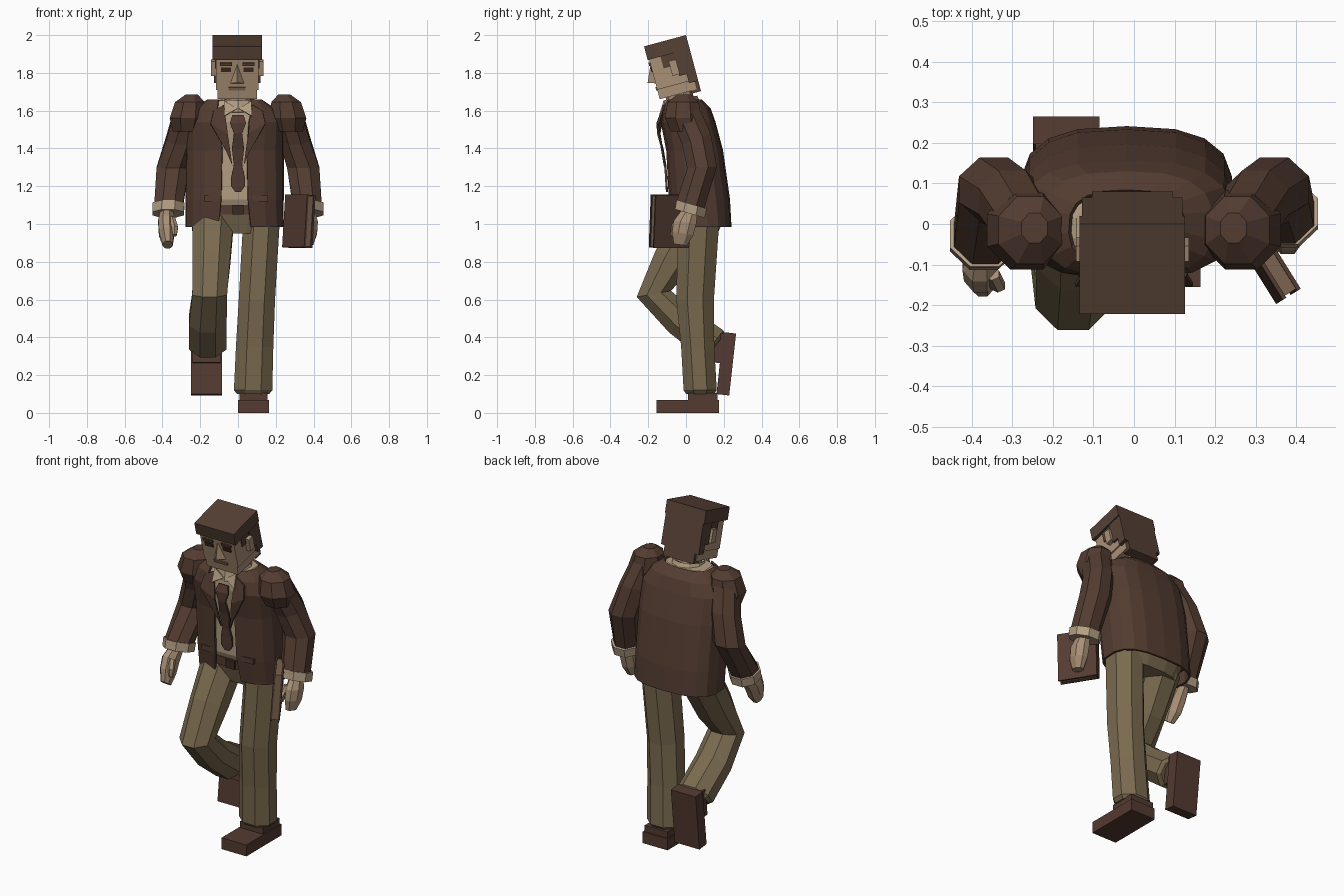
import bpy, bmesh, math
from mathutils import Matrix, Vector


def material(name, rgb):
    m = bpy.data.materials.new(name)
    m.diffuse_color = (*rgb, 1)
    return m


JACKET = material("jacket_brown", (0.088, 0.046, 0.031))
HAIR = material("hair_brown", (0.092, 0.052, 0.036))
LEATHER = material("leather_brown", (0.088, 0.043, 0.031))
TROUSER = material("trouser_khaki", (0.195, 0.145, 0.078))
SKIN = material("skin_tan", (0.40, 0.28, 0.18))
SHIRT = material("shirt_cream", (0.46, 0.35, 0.23))
DARK = material("dark_brown", (0.045, 0.022, 0.016))
LIP = material("lip_brown", (0.20, 0.125, 0.08))


def make(name, verts, faces, mat, M=Matrix()):
    me = bpy.data.meshes.new(name)
    me.from_pydata([M @ Vector(v) for v in verts], [], faces)
    bm = bmesh.new()
    bm.from_mesh(me)
    bmesh.ops.recalc_face_normals(bm, faces=bm.faces)
    bm.to_mesh(me)
    bm.free()
    me.materials.append(mat)
    ob = bpy.data.objects.new(name, me)
    bpy.context.collection.objects.link(ob)
    return ob


def box(name, x, y, z, mat, M=Matrix()):
    v = [(a, b, c) for a in x for b in y for c in z]
    f = [(0, 1, 3, 2), (4, 6, 7, 5), (0, 4, 5, 1), (2, 3, 7, 6), (0, 2, 6, 4), (1, 5, 7, 3)]
    return make(name, v, f, mat, M)


def solid(ob, t):
    m = ob.modifiers.new("thickness", "SOLIDIFY")
    m.thickness = t
    m.offset = 0
    return ob


def loft(name, rings, mat, n=8, e=2.0, caps=True):
    """Rings are (x, y, z, rx, ry, tilt about x in degrees)."""
    v = []
    for x, y, z, rx, ry, t in rings:
        R = Matrix.Rotation(math.radians(t), 3, 'X')
        for i in range(n):
            a = 2 * math.pi * (i + 0.5) / n
            c, s = math.cos(a), math.sin(a)
            p = Vector((math.copysign(abs(c) ** (2 / e), c) * rx,
                        math.copysign(abs(s) ** (2 / e), s) * ry, 0))
            v.append(Vector((x, y, z)) + R @ p)
    f = [(k * n + i, k * n + (i + 1) % n, (k + 1) * n + (i + 1) % n, (k + 1) * n + i)
         for k in range(len(rings) - 1) for i in range(n)]
    if caps:
        f += [tuple(range(n)), tuple(range(len(v) - n, len(v)))]
    return make(name, v, f, mat)


# Jacket: open-fronted shell; rows are z, centre y, rx, ry, half opening
ROWS = [(0.985, 0.085, 0.255, 0.150, 0.085), (1.13, 0.07, 0.255, 0.157, 0.07),
        (1.39, 0.045, 0.255, 0.145, 0.065), (1.54, 0.01, 0.255, 0.14, 0.075),
        (1.61, 0.00, 0.21, 0.125, 0.09), (1.655, -0.01, 0.14, 0.09, 0.085)]
N, E = 17, 2.7
verts = []
for z, cy, rx, ry, gap in ROWS:
    t0 = math.asin((gap / rx) ** (E / 2))
    for i in range(N):
        t = t0 + (2 * math.pi - 2 * t0) * i / (N - 1)
        s, c = math.sin(t), math.cos(t)
        verts.append((-0.018 + math.copysign(abs(s) ** (2 / E), s) * rx,
                      cy - math.copysign(abs(c) ** (2 / E), c) * ry, z))
faces = [(k * N + i, k * N + i + 1, (k + 1) * N + i + 1, (k + 1) * N + i)
         for k in range(len(ROWS) - 1) for i in range(N - 1)]
solid(make("jacket", verts, faces, JACKET), 0.012)

# Shirt, belt, trouser top, collar and neck
loft("shirt", [(-0.015, cy, max(z, 1.08), rx * 0.92, ry * 0.92, 0)
               for z, cy, rx, ry, g in ROWS], SHIRT, 16, E)
loft("belt", [(-0.018, 0.078, z, 0.236, 0.145, 0) for z in (1.05, 1.10)], LEATHER, 16, E)
box("belt_buckle", (-0.03, 0.03), (-0.077, -0.06), (1.05, 1.10), DARK)
loft("trouser_seat", [(-0.01, 0.07, 0.95, 0.19, 0.10, 0),
                      (-0.015, 0.075, 1.06, 0.23, 0.14, 0)], TROUSER, 16, E)
loft("neck", [(0, -0.02, 1.58, 0.075, 0.08, 0), (0, -0.04, 1.72, 0.07, 0.07, 0)], SKIN, 10)
solid(loft("shirt_collar", [(0, -0.02, 1.60, 0.105, 0.105, 5), (0, -0.03, 1.665, 0.082, 0.085, 8)],
           SHIRT, 10, caps=False), 0.012)

# Lapels and collar tips
for s in (-1, 1):
    pts = [(0.075, -0.115, 1.63), (0.13, -0.125, 1.60), (0.145, -0.15, 1.53),
           (0.06, -0.125, 1.38), (0.03, -0.113, 1.31), (0.055, -0.14, 1.48)]
    solid(make("lapel", [(s * x, y, z) for x, y, z in pts],
               [(0, 1, 2, 5), (5, 2, 3, 4)], JACKET), 0.01)
    solid(make("collar_tip", [(s * x, y, z) for x, y, z in
               [(0.005, -0.125, 1.61), (0.07, -0.115, 1.65), (0.075, -0.14, 1.57)]],
               [(0, 1, 2)], SHIRT), 0.009)

# Tie: half width, y, z down its length
tie = [(0.03, -0.135, 1.575), (0.042, -0.15, 1.535), (0.022, -0.148, 1.48), (0.032, -0.125, 1.40),
       (0.022, -0.11, 1.31), (0.036, -0.105, 1.25), (0.036, -0.103, 1.20), (0.015, -0.10, 1.17)]
tv = [(s * w, y, z) for w, y, z in tie for s in (-1, 1)]
solid(make("tie", tv, [(2 * i, 2 * i + 1, 2 * i + 3, 2 * i + 2) for i in range(len(tie) - 1)],
           LEATHER), 0.012)

# Jacket pocket flaps
for s in (-1, 1):
    box("pocket_flap", sorted((s * 0.09 - 0.01, s * 0.17 - 0.01)), (-0.088, -0.07), (1.12, 1.15), JACKET)

# Arms: sleeve, shoulder pad, cuff and hand; wy is the wrist's y, hy the reach of the hand
for s, side, wy, hy, ht in ((1, "left", 0.02, -0.03, -8), (-1, "right", -0.035, -0.15, -35)):
    loft(side + "_shoulder", [(s * 0.245, -0.01, 1.685, 0.035, 0.04, 0),
                              (s * 0.255, -0.015, 1.645, 0.085, 0.09, 0),
                              (s * 0.265, -0.015, 1.56, 0.105, 0.105, 0),
                              (s * 0.27, 0.0, 1.49, 0.08, 0.085, 0)], JACKET)
    loft(side + "_sleeve", [(s * 0.265, 0.0, 1.58, 0.085, 0.085, 25),
                            (s * 0.30, 0.055, 1.45, 0.088, 0.088, 20),
                            (s * 0.345, 0.085, 1.30, 0.093, 0.085, 3),
                            (s * 0.368, wy, 1.09, 0.082, 0.082, -16)], JACKET)
    loft(side + "_cuff", [(s * 0.368, wy + 0.01, 1.105, 0.092, 0.09, -16),
                          (s * 0.370, wy, 1.055, 0.090, 0.088, -16)], SHIRT)
    mid = (wy + hy) / 2
    loft(side + "_hand", [(s * 0.375, wy, 1.07, 0.035, 0.045, ht),
                          (s * 0.38, mid, 1.01, 0.046, 0.065, ht),
                          (s * 0.378, (mid + hy) / 2, 0.95, 0.044, 0.062, ht),
                          (s * 0.372, hy, 0.89, 0.028, 0.038, ht)], SKIN)
    loft(side + "_thumb", [(s * 0.35, mid - 0.03, 1.03, 0.02, 0.02, ht),
                           (s * 0.335, mid - 0.06, 0.98, 0.02, 0.02, ht),
                           (s * 0.335, mid - 0.065, 0.94, 0.012, 0.012, ht)], SKIN, 6)

# Legs: left stands, right is lifted and bent
loft("left_trouser_leg", [(0.125, 0.068, 1.03, 0.105, 0.118, 0), (0.10, 0.048, 0.60, 0.104, 0.108, 0),
                          (0.088, 0.062, 0.35, 0.107, 0.095, 0),
                          (0.08, 0.075, 0.12, 0.110, 0.095, 0),
                          (0.08, 0.075, 0.10, 0.092, 0.08, 0)], TROUSER)
loft("right_trouser_leg", [(-0.132, 0.06, 1.03, 0.12, 0.118, -25), (-0.14, -0.07, 0.81, 0.108, 0.112, -28),
                           (-0.15, -0.170, 0.63, 0.10, 0.10, 10),
                           (-0.16, -0.03, 0.49, 0.108, 0.095, 48),
                           (-0.16, 0.14, 0.365, 0.108, 0.10, 50),
                           (-0.16, 0.155, 0.355, 0.09, 0.08, 50)], TROUSER)

# Shoes share one local frame with the heel at the origin
for side, M in (("left", Matrix.Translation((0.082, 0.175, 0))),
                ("right", Matrix.Translation((-0.167, 0.265, 0.42)) @ Matrix.Rotation(math.radians(83.7), 4, 'X'))):
    box(side + "_shoe", (-0.082, 0.082), (-0.33, 0), (0, 0.068), LEATHER, M)
    box(side + "_shoe_ankle", (-0.075, 0.075), (-0.165, -0.008), (0.06, 0.105), LEATHER, M)

# Head, leaning forward; local origin is the top back edge, -y forward, -z down
H = Matrix.Translation((-0.004, 0, 2.0)) @ Matrix.Rotation(math.radians(15), 4, 'X')
box("face", (-0.112, 0.112), (-0.222, -0.02), (-0.24, -0.03), SKIN, H)
box("jaw", (-0.104, 0.104), (-0.222, -0.02), (-0.292, -0.24), SKIN, H)
box("hair_cap", (-0.13, 0.13), (-0.23, 0), (-0.075, 0), HAIR, H)
box("hair_back", (-0.124, 0.124), (-0.05, 0), (-0.25, -0.075), HAIR, H)
box("hair_nape", (-0.10, 0.10), (-0.05, 0), (-0.307, -0.25), HAIR, H)
for s in (-1, 1):
    xs = sorted((s * 0.08, s * 0.124))
    box("hair_side", xs, (-0.09, -0.05), (-0.20, -0.075), HAIR, H)
    box("sideburn", sorted((s * 0.08, s * 0.118)), (-0.16, -0.09), (-0.14, -0.075), HAIR, H)
    box("ear", sorted((s * 0.11, s * 0.139)), (-0.125, -0.085), (-0.19, -0.11), SKIN, H)
    box("eyebrow", sorted((s * 0.028, s * 0.092)), (-0.230, -0.222), (-0.108, -0.09), HAIR, H)
    box("eye", sorted((s * 0.032, s * 0.086)), (-0.227, -0.222), (-0.142, -0.118), DARK, H)
make("nose", [(0, -0.221, -0.10), (-0.037, -0.221, -0.205), (0.037, -0.221, -0.205), (0, -0.262, -0.192)],
     [(0, 1, 3), (0, 3, 2), (1, 2, 3), (0, 2, 1)], SKIN, H)
box("mouth", (-0.045, 0.045), (-0.228, -0.222), (-0.243, -0.225), LIP, H)

# Book held beside the left hand: two covers, spine and pages
B = Matrix.Translation((0.322, -0.085, 1.015)) @ Matrix.Rotation(math.radians(32), 4, 'Z') \
    @ Matrix.Rotation(math.radians(4), 4, 'Y')
for s in (-1, 1):
    box("book_cover", sorted((s * 0.016, s * 0.026)), (-0.11, 0.11), (-0.14, 0.14), LEATHER, B)
box("book_spine", (-0.026, 0.026), (0.10, 0.11), (-0.14, 0.14), LEATHER, B)
box("book_pages", (-0.016, 0.016), (-0.104, 0.10), (-0.134, 0.134), LIP, B)
